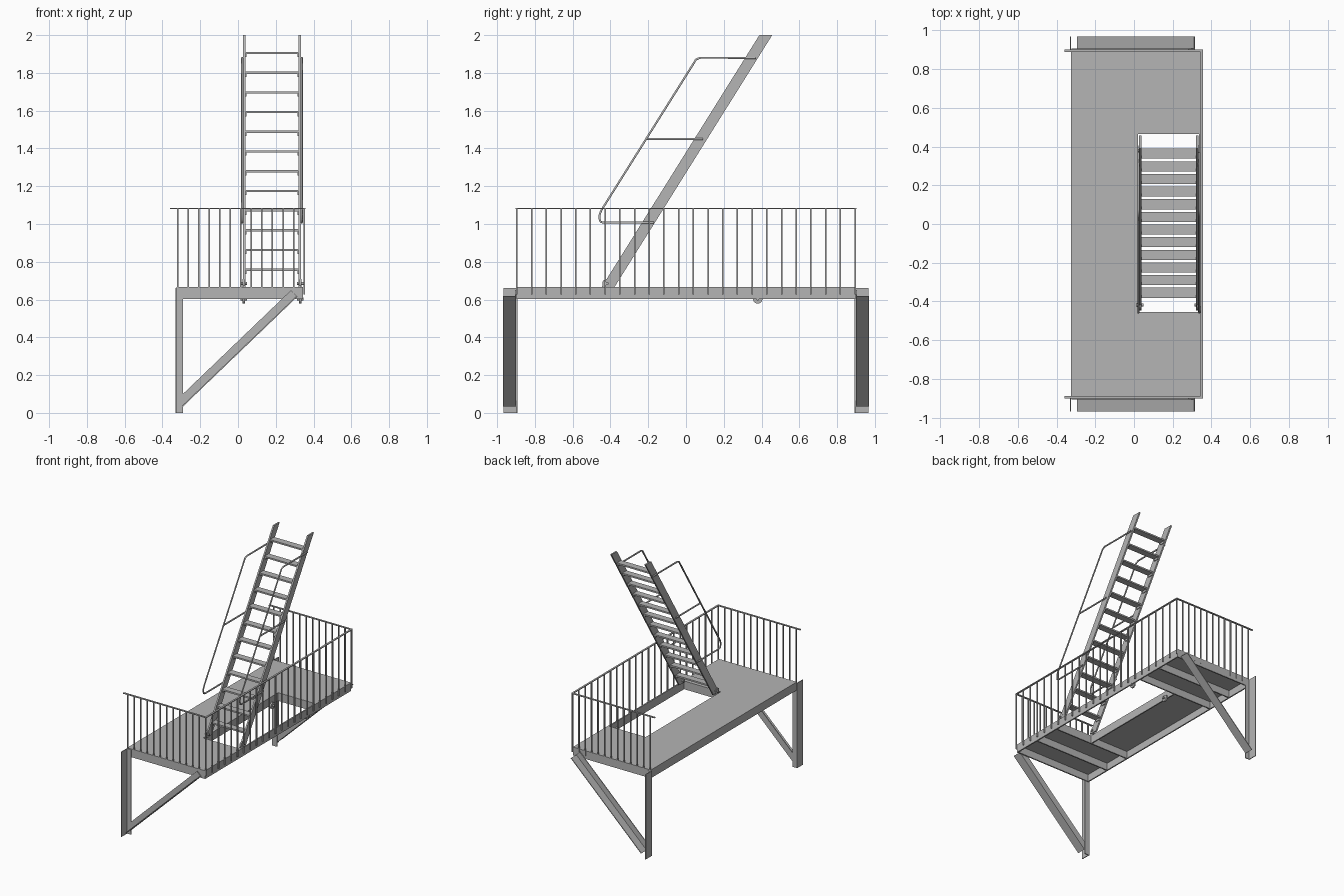
import bpy
import math
from mathutils import Vector, Matrix

cube = bpy.data.objects.get("Cube")
if cube:
    bpy.data.objects.remove(cube, do_unlink=True)

steel = bpy.data.materials.new("grey_steel")
steel.use_nodes = True
GREY = (0.46, 0.46, 0.46, 1)
steel.diffuse_color = GREY
steel.node_tree.nodes["Principled BSDF"].inputs["Base Color"].default_value = GREY


def add_mesh(name, verts, faces):
    mesh = bpy.data.meshes.new(name)
    mesh.from_pydata(verts, [], faces)
    mesh.materials.append(steel)
    obj = bpy.data.objects.new(name, mesh)
    bpy.context.collection.objects.link(obj)
    return obj


def prism(name, outline, offset):
    """Extrude a closed 3D outline along an offset."""
    n = len(outline)
    base = [Vector(p) for p in outline]
    verts = base + [p + Vector(offset) for p in base]
    faces = [list(range(n))[::-1], list(range(n, 2 * n))]
    faces += [[i, (i + 1) % n, n + (i + 1) % n, n + i] for i in range(n)]
    obj = add_mesh(name, verts, faces)
    import bmesh
    bm = bmesh.new()
    bm.from_mesh(obj.data)
    bmesh.ops.recalc_face_normals(bm, faces=bm.faces)
    bm.to_mesh(obj.data)
    bm.free()
    return obj


def box(name, x, y, z):
    outline = [(x[0], y[0], z[0]), (x[1], y[0], z[0]), (x[1], y[1], z[0]), (x[0], y[1], z[0])]
    return prism(name, outline, (0, 0, z[1] - z[0]))


def bar(name, x, y, z, size):
    """Upright or level box about a centre."""
    return box(name, *[(c - s / 2, c + s / 2) for c, s in zip((x, y, z), size)])


def tube(name, points, radius):
    curve = bpy.data.curves.new(name, "CURVE")
    curve.dimensions = "3D"
    curve.bevel_depth = radius
    curve.bevel_resolution = 1
    curve.use_fill_caps = True
    spline = curve.splines.new("POLY")
    spline.points.add(len(points) - 1)
    for p, co in zip(spline.points, points):
        p.co = (*co, 1)
    curve.materials.append(steel)
    obj = bpy.data.objects.new(name, curve)
    bpy.context.collection.objects.link(obj)


def roller(name, x, y, z, radius, width):
    ring = [(x - width / 2, y + radius * math.cos(a), z + radius * math.sin(a))
            for a in (i * math.tau / 16 for i in range(16))]
    prism(name, ring, (width, 0, 0))


LEFT, RIGHT, END = -0.325, 0.345, 0.897
LOW, DECK = 0.603, 0.667
HOLE_X, HOLE_Y = (0.02, 0.335), (-0.455, 0.465)

# Deck plates around the hatch
top = (DECK - 0.008, DECK)
box("deck_long_plate", (LEFT, HOLE_X[0]), HOLE_Y, top)
box("deck_front_plate", (LEFT, RIGHT), (-END, HOLE_Y[0]), top)
box("deck_back_plate", (LEFT, RIGHT), (HOLE_Y[1], END), top)

# Frame beams below the deck
depth = (LOW, DECK)
under = (LOW, top[0])
box("side_beam_left", (HOLE_X[1], RIGHT), (-END, END), depth)
box("side_beam_right", (LEFT, LEFT + 0.01), (-END, END), depth)
box("hatch_beam", (HOLE_X[0] - 0.01, HOLE_X[0]), HOLE_Y, under)
for y in (-END + 0.005, -0.68, HOLE_Y[0] - 0.005, HOLE_Y[1] + 0.005, 0.68, END - 0.005):
    box("cross_beam", (LEFT + 0.01, HOLE_X[1]), (y - 0.005, y + 0.005), under)

# Angle-section legs and diagonal braces at both ends
run = Vector((0.604, 0, 0.58))
up = Vector((-run.z, 0, run.x)).normalized()
start = Vector((-0.29, 0, 0.035))
for s in (-1, 1):
    box("leg_side_flange", (-0.331, -0.325), sorted((s * 0.893, s * 0.967)), (0, 0.66))
    box("leg_face_flange", (-0.325, -0.29), sorted((s * 0.893, s * 0.899)), (0, 0.66))
    for name, y0, y1, h in (("brace_web", 0.899, 0.905, 0.048),
                            ("brace_flange", 0.905, 0.968, 0.006)):
        a = start + Vector((0, s * y0, 0))
        prism(name, [a, a + run, a + run + up * h, a + up * h], (0, s * (y1 - y0), 0))

# Guard rail on three sides
RAIL, RX, RY = 1.083, 0.35, 0.895
box("top_rail_side", (RX - 0.007, RX + 0.007), (-RY, RY), (RAIL - 0.003, RAIL + 0.003))
for s in (-1, 1):
    bar("top_rail_end", -0.002, s * RY, RAIL, (0.715, 0.014, 0.006))
    for i in range(13):
        bar("end_baluster", -0.32 + i * 0.67 / 12, s * RY, (DECK + RAIL) / 2 - 0.02,
            (0.008, 0.008, RAIL - DECK + 0.04))
for i in range(1, 23):
    bar("side_baluster", RX, -RY + i * 2 * RY / 23, (DECK + RAIL) / 2 - 0.02,
        (0.008, 0.008, RAIL - DECK + 0.04))

# Ladder stringers
SLOPE = 0.626


def ladder_y(z):
    return -0.412 + (z - DECK) * SLOPE


MID = 0.18
for s in (-1, 1):
    x = MID + s * 0.147
    outline = [(x - 0.006, ladder_y(z) + d, z)
               for z, d in ((DECK, -0.034), (DECK, 0.034), (2, 0.034), (2, -0.034))]
    prism("stringer", outline, (0.012, 0, 0))

    # Rollers at the foot and under the hatch edge
    for y, z in ((-0.418, 0.685), (0.38, 0.603)):
        roller("roller", MID + s * 0.15, y, z, 0.025, 0.012)
        roller("roller_axle", MID + s * 0.15, y, z, 0.008, 0.036)

    # Bent handrail with a middle stay
    hx = MID + s * 0.157
    path = [(-0.17, 1.007), (-0.44, 1.007), (-0.452, 1.012), (-0.457, 1.025), (-0.457, 1.05),
            (-0.448, 1.073), (0.04, 1.85), (0.053, 1.871), (0.075, 1.88), (0.37, 1.88)]
    tube("ladder_handrail", [(hx, y, z) for y, z in path], 0.006)
    tube("handrail_stay", [(hx, -0.207, 1.45), (hx, 0.09, 1.45)], 0.006)

# Ladder treads with end brackets
for i in range(12):
    z = 0.758 + i * 0.1043
    y = ladder_y(z)
    bar("tread", MID, y, z, (0.284, 0.052, 0.012))
    for s in (-1, 1):
        bar("tread_bracket", MID + s * 0.138, y, z - 0.012, (0.006, 0.04, 0.02))
